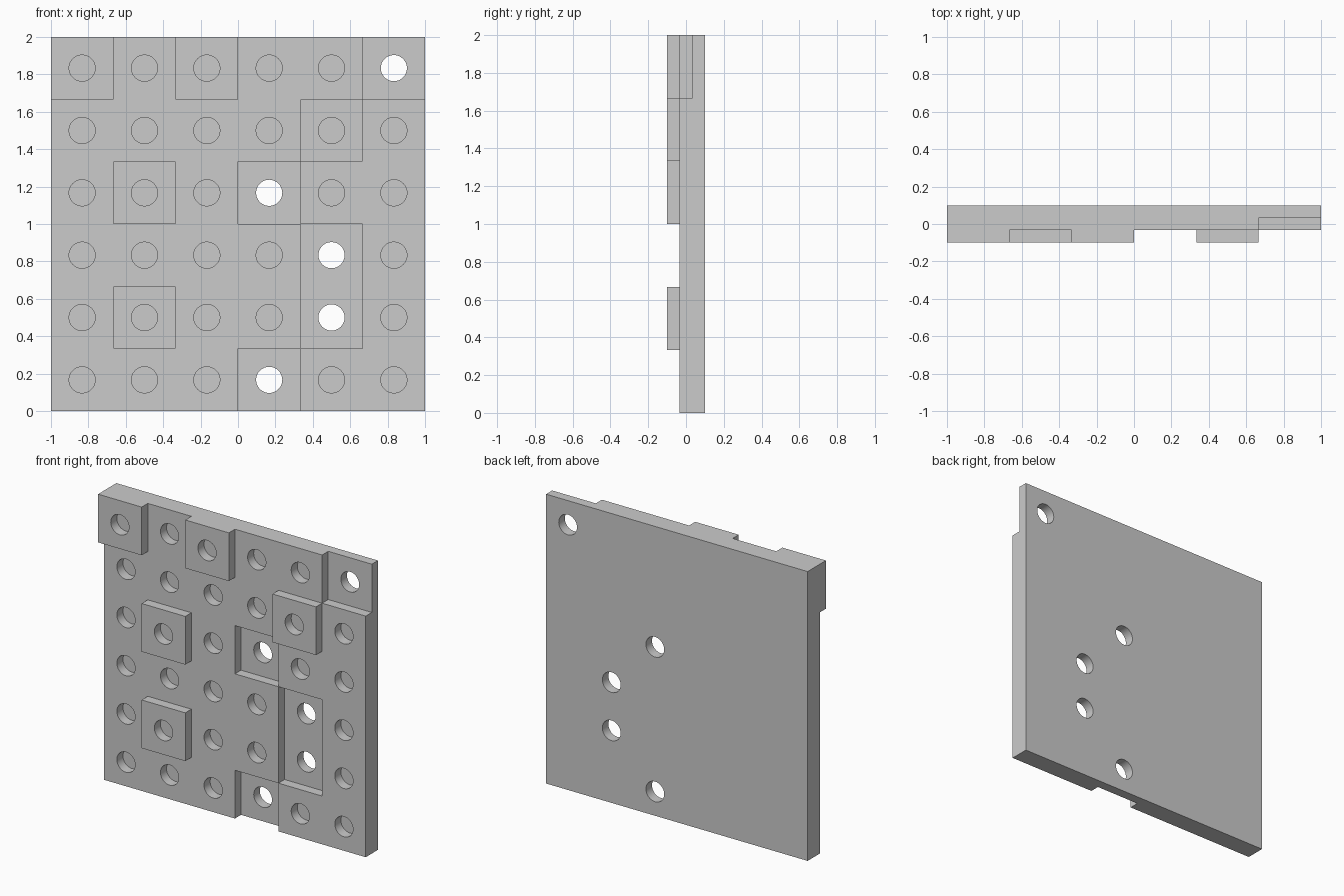
import bpy
import bmesh
from math import cos, sin, pi, radians
from mathutils import Vector

cube = bpy.data.objects.get("Cube")
if cube:
    bpy.data.objects.remove(cube, do_unlink=True)

N = 6                    # cells per side
CELL = 2 / N
STEP = 0.2 / 3           # height of one level, also the hole depth
BACK = 0.1
RADIUS = 0.07
SEGS = 32
RAISED = {(0, 5), (2, 5), (4, 4), (1, 3), (1, 1)}
LOWERED = {(5, 5), (3, 3), (4, 2), (4, 1), (3, 0)}

grey = bpy.data.materials.new("light grey")
grey.use_nodes = True
grey.diffuse_color = (0.6, 0.6, 0.6, 1)
grey.node_tree.nodes["Principled BSDF"].inputs["Base Color"].default_value = (0.6, 0.6, 0.6, 1)

bm = bmesh.new()


def level(i, j):
    """Number of layers in a cell; zero outside the plate."""
    if not (0 <= i < N and 0 <= j < N):
        return 0
    return 3 if (i, j) in RAISED else 1 if (i, j) in LOWERED else 2


def depth(layers):
    return BACK - layers * STEP


def face(points, normal):
    """Add a face that points along the given direction."""
    f = bm.faces.new([bm.verts.new(p) for p in points])
    f.normal_update()
    if f.normal.dot(Vector(normal)) < 0:
        f.normal_flip()


def corner(cx, cz, k, y):
    a = pi / 4 + k * pi / 2
    r = CELL / 2 * 2 ** 0.5
    return (cx + r * cos(a), y, cz + r * sin(a))


def rim(cx, cz, s, y):
    a = pi / 4 + s * 2 * pi / SEGS
    return (cx + RADIUS * cos(a), y, cz + RADIUS * sin(a))


def holed_square(cx, cz, y, normal):
    """Square around a round hole, in four pieces."""
    q = SEGS // 4
    for k in range(4):
        arc = [rim(cx, cz, s, y) for s in range((k + 1) * q, k * q - 1, -1)]
        face([corner(cx, cz, k, y), corner(cx, cz, k + 1, y)] + arc, normal)


for i in range(N):
    for j in range(N):
        cx, cz = -1 + (i + 0.5) * CELL, (j + 0.5) * CELL
        n = level(i, j)
        front, floor = depth(n), depth(n - 1)

        # front surface and hole wall
        holed_square(cx, cz, front, (0, -1, 0))
        for s in range(SEGS):
            a = pi / 4 + (s + 0.5) * 2 * pi / SEGS
            face([rim(cx, cz, s, front), rim(cx, cz, s + 1, front),
                  rim(cx, cz, s + 1, floor), rim(cx, cz, s, floor)],
                 (-cos(a), 0, -sin(a)))

        # back surface, open where the hole runs through
        if n == 1:
            holed_square(cx, cz, BACK, (0, 1, 0))
        else:
            face([rim(cx, cz, s, floor) for s in range(SEGS)], (0, -1, 0))
            face([corner(cx, cz, k, BACK) for k in range(4)], (0, 1, 0))

        # side walls down to each lower neighbour or the plate edge
        for k, (dx, dz) in enumerate([(0, 1), (-1, 0), (0, -1), (1, 0)]):
            for m in range(level(i + dx, j + dz), n):
                lo, hi = depth(m), depth(m + 1)
                face([corner(cx, cz, k, lo), corner(cx, cz, k + 1, lo),
                      corner(cx, cz, k + 1, hi), corner(cx, cz, k, hi)], (dx, 0, dz))

bmesh.ops.remove_doubles(bm, verts=bm.verts, dist=0.0005)
mesh = bpy.data.meshes.new("stepped_plate")
bm.to_mesh(mesh)
bm.free()
mesh.materials.append(grey)
plate = bpy.data.objects.new("stepped_plate", mesh)
bpy.context.collection.objects.link(plate)

# smooth hole walls, sharp edges elsewhere
bpy.ops.object.select_all(action='DESELECT')
plate.select_set(True)
bpy.context.view_layer.objects.active = plate
bpy.ops.object.shade_smooth_by_angle(angle=radians(30))
